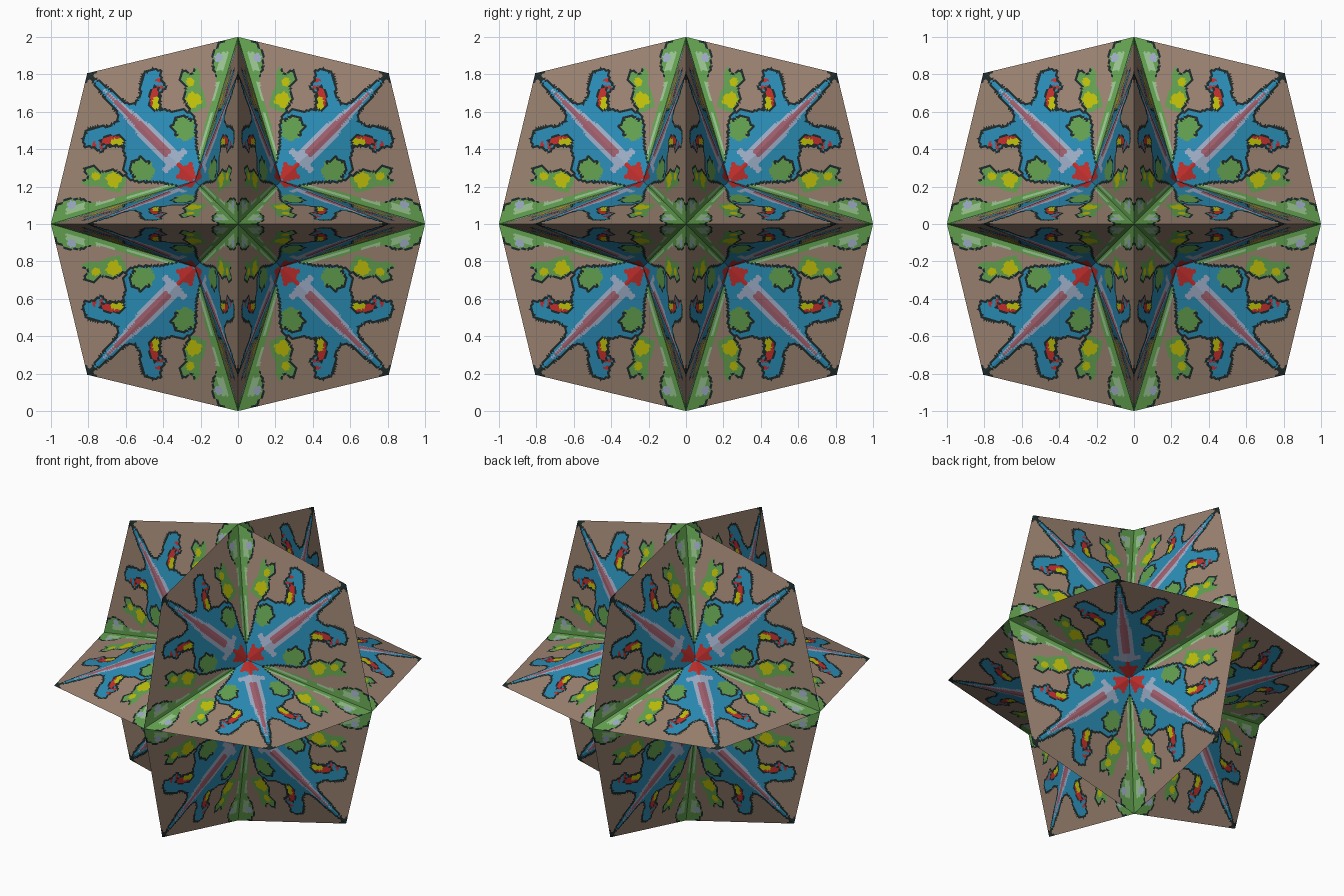
import bpy, bmesh
from itertools import permutations
from mathutils import Vector

if "Cube" in bpy.data.objects:
    bpy.data.objects.remove(bpy.data.objects["Cube"])

# --- colours (sRGB 0-255 turned into linear) ---
def make_material(name, rgb):
    m = bpy.data.materials.new(name)
    m.diffuse_color = (*[(c / 255) ** 2.2 for c in rgb], 1)
    m.use_nodes = True
    m.node_tree.nodes["Principled BSDF"].inputs["Base Color"].default_value = m.diffuse_color
    return m

PALETTE = {
    "warm brown": (152, 128, 111), "blue": (46, 138, 178), "green": (98, 158, 80),
    "pale green": (150, 192, 142), "dark outline": (36, 46, 46), "red": (190, 50, 48),
    "dusty pink": (158, 95, 108), "lilac": (155, 170, 195), "yellow": (188, 188, 18),
}
NAMES = list(PALETTE)

# --- star shape: axis tip, edge tip, pit; one triangle gives all 48 faces ---
EDGE, PIT, N = 0.806, 0.23, 60
TIP_A = Vector((0, 0, 1))
TIP_E = Vector((EDGE, 0, EDGE))
TIP_C = Vector((PIT, PIT, PIT))

# --- painted shapes on that triangle, in front-view (x, height) coordinates ---
BODY = [(.83, .82), (.73, .765), (.65, .70), (.59, .65), (.555, .65), (.53, .69),
        (.53, .75), (.51, .81), (.46, .835), (.41, .83), (.40, .77), (.375, .73),
        (.41, .70), (.41, .62), (.35, .61), (.29, .62), (.235, .59), (.22, .53),
        (.215, .40), (.19, .30), (.23, .10), (.9, .6)]
STALK = [(-.1, 1.1), (.05, 1.0), (.105, .97), (.14, .91), (.14, .84), (.115, .77),
         (.125, .70), (.16, .60), (.185, .48), (.21, .36), (.19, .30), (0, .3)]
LEAF = [(.20, .80), (.225, .845), (.25, .81), (.30, .83), (.32, .77), (.285, .73),
        (.30, .67), (.26, .60), (.22, .60), (.165, .63), (.18, .70), (.205, .74)]
LEAF_YELLOW = [(.20, .69), (.25, .71), (.28, .67), (.25, .615), (.19, .65)]
BLOB = [(.235, .55), (.28, .585), (.33, .58), (.365, .52), (.33, .465), (.28, .44), (.235, .47)]
HAND = [(.415, .61), (.42, .73), (.445, .745), (.475, .71), (.48, .63), (.45, .60)]
PIT_RED = [(.22, .25), (.25, .335), (.28, .305), (.35, .345), (.3, .2)]

def inside(p, poly):
    hit = False
    for a, b in zip(poly, poly[1:] + poly[:1]):
        if (a[1] > p[1]) != (b[1] > p[1]):
            if p[0] < a[0] + (p[1] - a[1]) * (b[0] - a[0]) / (b[1] - a[1]):
                hit = not hit
    return hit

def edge_distance(p, poly):
    best, q = 9, Vector(p)
    for a, b in zip(poly, poly[1:] + poly[:1]):
        a, d = Vector(a), Vector(b) - Vector(a)
        t = max(0, min(1, (q - a).dot(d) / d.length_squared))
        best = min(best, (q - a - d * t).length)
    return best

def colour_at(p):
    u, v = p
    along, off = (u + v) / 2, v - u            # along and across the blue spine
    seam = u - 0.2987 * (1 - v)                # distance from the green seam
    if along > EDGE - 0.022 and off < 0.06:
        return "dark outline"
    if inside(p, STALK):
        if v > .78 and edge_distance(p, STALK) < .010:
            return "dark outline"
        if (u - .105) ** 2 + (v - .89) ** 2 < .0005:
            return "lilac"
        if .025 < seam < .06 and (.82 < v < .92 or .66 < v < .76):
            return "pale green"
        if .012 < seam < .025 and v < .6:
            return "pale green"
        return "green"
    if inside(p, LEAF):
        if inside(p, LEAF_YELLOW) or (u - .255) ** 2 + (v - .76) ** 2 < .0005:
            return "yellow"
        if edge_distance(p, LEAF) < .012 and u > .24 + (.72 - v) * .1:
            return "dark outline"
        return "green"
    if inside(p, BODY):
        if edge_distance(p, BODY) < .014:
            return "dark outline"
        if inside(p, BLOB):
            if edge_distance(p, BLOB) < .014 and u + v > .8:
                return "dark outline"
            return "green"
        if inside(p, HAND):                    # hooked palm of the blue arm
            if edge_distance(p, HAND) < .010:
                return "dark outline"
            return "red" if v > .68 or u > .455 else "yellow"
        if .72 < v < .79 and .40 < u < .44 and (v * 25) % 1 < .5:
            return "red"
        if inside(p, PIT_RED):
            return "red"
        width = .034 * min(1, max(0, (.74 - along) / .25))
        if along > .37 and off < width:
            return "dusty pink"
        if along > .33 and off < width * 1.9:
            return "lilac"
        if .325 < along < .35 and off < .12:
            return "lilac"
        return "blue"
    return "warm brown"

# --- build one octant from the six orderings of the axes ---
bm = bmesh.new()
for order in permutations(range(3)):
    grid = {}
    for i in range(N + 1):
        for j in range(N + 1 - i):
            q = TIP_A + (TIP_E - TIP_A) * (i / N) + (TIP_C - TIP_A) * (j / N)
            grid[i, j] = (bm.verts.new([q[k] for k in order]), (q.x, q.z))
    for i in range(N):
        for j in range(N - i):
            cells = [((i, j), (i + 1, j), (i, j + 1))]
            if i + j < N - 1:
                cells.append(((i + 1, j), (i + 1, j + 1), (i, j + 1)))
            for cell in cells:
                corners = [grid[k] for k in cell]
                f = bm.faces.new([c[0] for c in corners])
                mid = [sum(c[1][k] for c in corners) / 3 for k in (0, 1)]
                f.material_index = NAMES.index(colour_at(mid))
                f.normal_update()
                if sum(f.normal) < 0:
                    f.normal_flip()
bmesh.ops.remove_doubles(bm, verts=bm.verts, dist=1e-5)

mesh = bpy.data.meshes.new("painted_star")
bm.to_mesh(mesh)
bm.free()
for name in NAMES:
    mesh.materials.append(make_material(name, PALETTE[name]))
star = bpy.data.objects.new("painted_star", mesh)
star.location.z = 1
bpy.context.collection.objects.link(star)

# --- mirror the octant to all eight ---
mirror = star.modifiers.new("all_octants", 'MIRROR')
mirror.use_axis = (True, True, True)
mirror.merge_threshold = 0.0005
